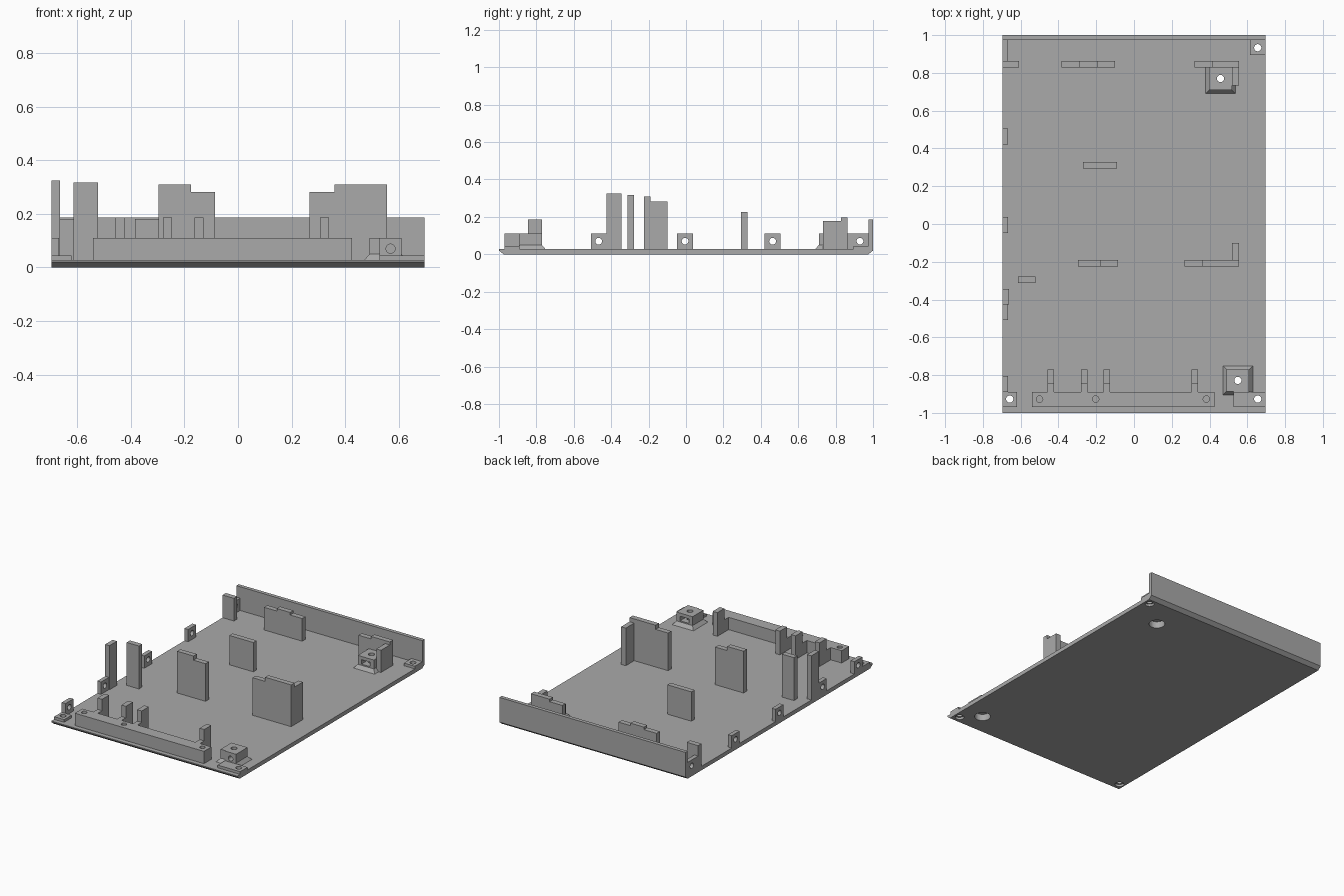
import bpy, bmesh
from mathutils import Matrix, Vector

if "Cube" in bpy.data.objects:
    bpy.data.objects.remove(bpy.data.objects["Cube"])

grey = bpy.data.materials.new("light_grey")
grey.use_nodes = True
grey.diffuse_color = (0.4, 0.4, 0.4, 1)
grey.node_tree.nodes["Principled BSDF"].inputs["Base Color"].default_value = (0.4, 0.4, 0.4, 1)

HALF = 0.695      # half width of the tray
FLOOR = 0.027     # top of the floor plate
SINK = 0.02       # parts start slightly inside the floor
TAB = 0.11        # height of tabs, bar and screw blocks
PAD = 0.045


def add(name, bm):
    bmesh.ops.recalc_face_normals(bm, faces=bm.faces)
    mesh = bpy.data.meshes.new(name)
    bm.to_mesh(mesh)
    bm.free()
    mesh.materials.append(grey)
    obj = bpy.data.objects.new(name, mesh)
    bpy.context.collection.objects.link(obj)
    return obj


def box(name, x0, x1, y0, y1, z1, z0=SINK):
    bm = bmesh.new()
    size = Matrix.Diagonal((x1 - x0, y1 - y0, z1 - z0, 1))
    mid = Matrix.Translation(((x0 + x1) / 2, (y0 + y1) / 2, (z0 + z1) / 2))
    bmesh.ops.create_cube(bm, size=1, matrix=mid @ size)
    return add(name, bm)


def prism(name, profile, axis, start, end):
    """Extrude a 2D profile along x (points are y, z) or y (points are x, z)."""
    bm = bmesh.new()
    place = (lambda a, b: (start, a, b)) if axis == "X" else (lambda a, b: (a, start, b))
    face = bm.faces.new([bm.verts.new(place(a, b)) for a, b in profile])
    out = bmesh.ops.extrude_face_region(bm, geom=[face])
    shift = Vector((end - start, 0, 0)) if axis == "X" else Vector((0, end - start, 0))
    bmesh.ops.translate(bm, vec=shift, verts=[v for v in out["geom"] if isinstance(v, bmesh.types.BMVert)])
    return add(name, bm)


def cylinder(center, radius, depth, axis="Z"):
    bm = bmesh.new()
    turn = {"X": Matrix.Rotation(1.5708, 4, "Y"), "Y": Matrix.Rotation(1.5708, 4, "X"), "Z": Matrix()}[axis]
    bmesh.ops.create_cone(bm, cap_ends=True, segments=32, radius1=radius, radius2=radius,
                          depth=depth, matrix=Matrix.Translation(center) @ turn)
    return add("cutter", bm)


def cut(targets, cutter):
    cutter.hide_render = True
    for obj in targets:
        mod = obj.modifiers.new("cut", "BOOLEAN")
        mod.operation = "DIFFERENCE"
        mod.solver = "EXACT"
        mod.object = cutter
        bpy.context.view_layer.objects.active = obj
        bpy.ops.object.modifier_apply(modifier=mod.name)
    bpy.data.objects.remove(cutter)


# Floor plate and back wall, bevelled along the bottom front and back edges
tray = prism("floor_and_back_wall",
             [(-0.975, 0), (0.975, 0), (1, 0.02), (1, 0.187), (0.975, 0.187),
              (0.975, FLOOR), (-1, FLOOR), (-1, 0.02)], "X", -HALF, HALF)

# Side tabs with cross holes along the left-hand edge
for i, y in enumerate((-0.847, -0.467, -0.005, 0.463, 0.93)):
    tab = box(f"side_tab_{i}", -HALF, -0.667, y - 0.042, min(y + 0.042, 0.976), TAB)
    if i == 4:
        bpy.data.objects.remove(tab)
        tab = box("rear_side_tab", -HALF, -0.667, 0.86, 0.976, TAB)
    cut([tab], cylinder((-0.68, y, 0.07), 0.018, 0.1, "X"))

# Standing posts
box("tall_side_post", -HALF, -0.663, -0.425, -0.345, 0.325)
box("tall_inner_post", -0.613, -0.522, -0.312, -0.277, 0.317)
box("middle_post", -0.27, -0.09, 0.293, 0.328, 0.225)
box("rear_corner_post", -HALF, -0.61, 0.828, 0.863, 0.18)


# Stepped upright plates
def stepped(name, y, steps):
    outline = [(steps[0][0], SINK)]
    for x0, x1, z in steps:
        outline += [(x0, z), (x1, z)]
    outline.append((steps[-1][1], SINK))
    prism(name, outline, "Y", y, y + 0.035)


stepped("center_plate", -0.225, [(-0.297, -0.175, 0.309), (-0.175, -0.085, 0.281)])
stepped("right_plate", -0.225, [(0.267, 0.36, 0.281), (0.36, 0.555, 0.309)])
stepped("rear_center_plate", 0.828, [(-0.385, -0.29, 0.18), (-0.29, -0.19, 0.197), (-0.19, -0.1, 0.18)])
stepped("rear_right_plate", 0.828, [(0.32, 0.415, 0.18), (0.415, 0.555, 0.197)])
box("right_plate_return", 0.52, 0.555, -0.192, -0.1, 0.281)
box("rear_right_plate_return", 0.52, 0.555, 0.733, 0.83, 0.177)

# Front bar with blind screw holes and stepped ribs behind it
bar = box("front_bar", -0.54, 0.425, -0.97, -0.89, TAB)
for x in (-0.5, -0.203, 0.383):
    cut([bar], cylinder((x, -0.927, 0.08), 0.017, 0.08))
for i, x in enumerate((-0.441, -0.263, -0.145, 0.322)):
    prism(f"bar_rib_{i}", [(-0.891, SINK), (-0.891, TAB), (-0.845, TAB), (-0.845, 0.187),
                           (-0.77, 0.187), (-0.77, SINK)], "X", x - 0.017, x + 0.017)

# Corner pads with counterbored through holes
pads = [("front_left_pad", -HALF, -0.62, -0.97, -0.89, -0.658, -0.927),
        ("front_right_pad", 0.527, HALF, -0.97, -0.89, 0.655, -0.927),
        ("rear_right_pad", 0.613, HALF, 0.895, 0.976, 0.655, 0.933)]
for name, x0, x1, y0, y1, hx, hy in pads:
    pad = box(name, x0, x1, y0, y1, PAD)
    cut([tray, pad], cylinder((hx, hy, 0), 0.019, 0.2))
    cut([tray], cylinder((hx, hy, 0), 0.028, 0.03))


# Screw blocks: flared foot, upper body, counterbore from below and a nut slot
def screw_block(name, x, y, x_half, y_half, slot_dir):
    bm = bmesh.new()
    bmesh.ops.create_cube(bm, size=1)
    for v in bm.verts:
        flare = 0.022 if v.co.z < 0 else 0
        v.co = (x + v.co.x * 2 * (x_half + flare), y + v.co.y * 2 * (y_half + flare),
                FLOOR - 0.003 if v.co.z < 0 else 0.05)
    foot = add(name + "_foot", bm)
    body = box(name, x - x_half, x + x_half, y - y_half, y + y_half, TAB, 0.04)
    cut([tray, foot, body], cylinder((x, y, 0), 0.019, 0.4))
    cut([tray, foot, body], cylinder((x, y, 0), 0.05, 0.09))
    edge = y + slot_dir * y_half
    cut([body], box("cutter", x - 0.033, x + 0.033, min(y, edge + slot_dir * 0.02),
                    max(y, edge + slot_dir * 0.02), 0.088, 0.058))
    return body


front_block = screw_block("front_screw_block", 0.55, -0.828, 0.06, 0.058, 1)
screw_block("rear_screw_block", 0.458, 0.77, 0.06, 0.06, -1)

# Drilled tab on the face of the front screw block
face_tab = box("front_block_tab", 0.527, 0.61, -0.892, -0.88, TAB)
cut([face_tab, front_block], cylinder((0.569, -0.88, 0.07), 0.017, 0.06, "Y"))
